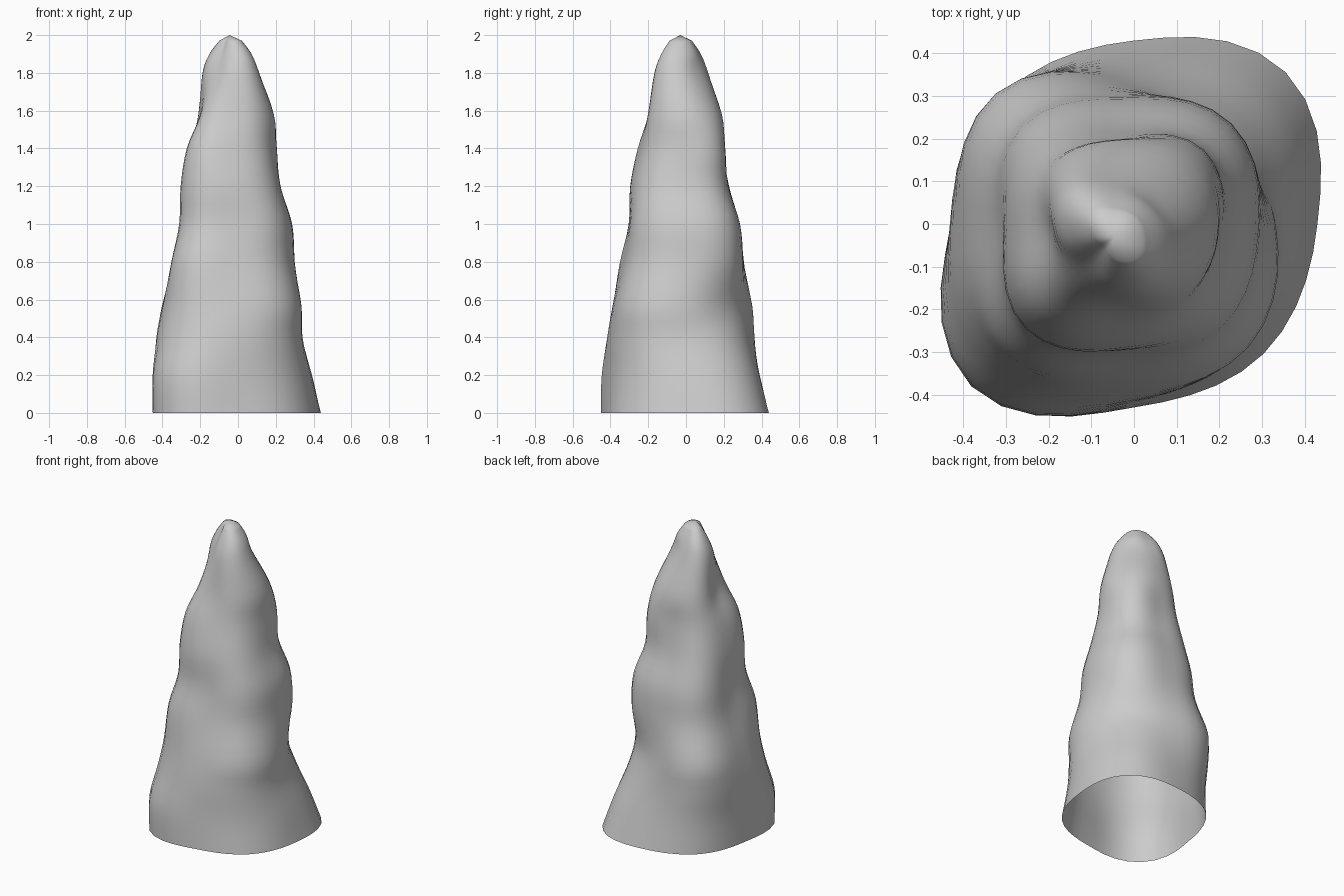
import bpy, bmesh, math
from mathutils import Vector

if "Cube" in bpy.data.objects:
    bpy.data.objects.remove(bpy.data.objects["Cube"])

SEGMENTS = 40        # sides around the spire
STEPS = 4            # rings between two profile heights
TIP = Vector((-0.045, -0.03, 2.0))

# height, then reach towards E, NE, N, NW, W, SW, S, SE
ROWS = [
    (0.00, .43, .503, .43, .43, .43, .535, .43, .43),
    (0.20, .39, .43, .39, .425, .43, .535, .42, .40),
    (0.40, .34, .345, .35, .44, .43, .48, .41, .39),
    (0.57, .33, .297, .325, .44, .40, .445, .385, .39),
    (0.80, .30, .327, .305, .365, .34, .42, .335, .33),
    (1.00, .285, .315, .285, .34, .31, .36, .30, .31),
    (1.20, .225, .245, .225, .295, .30, .35, .29, .265),
    (1.40, .20, .235, .20, .25, .265, .315, .245, .22),
    (1.58, .19, .19, .19, .225, .20, .235, .20, .20),
    (1.80, .11, .08, .11, .18, .18, .155, .16, .155),
    (1.90, .07, .05, .07, .14, .14, .115, .12, .115),
    (1.97, .02, .01, .03, .08, .09, .08, .08, .06),
]


def spline(a, b, c, d, t):
    """Smooth curve from b to c."""
    return b + 0.5 * t * (c - a + t * (2*a - 5*b + 4*c - d + t * (3*(b - c) + d - a)))


def smooth_row(i, t):
    last = len(ROWS) - 1
    picks = [ROWS[min(max(i + k, 0), last)] for k in (-1, 0, 1, 2)]
    return [spline(*v, t) for v in zip(*picks)]


def ring(row):
    """Points of one closed cross-section around the leaning axis."""
    z, reach = row[0], row[1:]
    axis = TIP.xy * (z / TIP.z)
    radii = []
    for k, r in enumerate(reach):
        a = k * math.pi / 4
        radii.append(r - axis.dot(Vector((math.cos(a), math.sin(a)))))
    points = []
    for s in range(SEGMENTS):
        f = s * 8 / SEGMENTS
        k = int(f)
        r = spline(*[radii[(k + j) % 8] for j in (-1, 0, 1, 2)], f - k)
        a = f * math.pi / 4
        points.append((axis.x + r * math.cos(a), axis.y + r * math.sin(a), z))
    return points


# Rock spire: lofted rings, open underneath, closed at the tip
bm = bmesh.new()
rows = [smooth_row(i, t / STEPS) for i in range(len(ROWS) - 1) for t in range(STEPS)]
rows.append(list(ROWS[-1]))
rings = [[bm.verts.new(p) for p in ring(row)] for row in rows]
for low, high in zip(rings, rings[1:]):
    for s in range(SEGMENTS):
        n = (s + 1) % SEGMENTS
        bm.faces.new((low[s], low[n], high[n], high[s]))
tip = bm.verts.new(TIP)
for s in range(SEGMENTS):
    bm.faces.new((rings[-1][s], rings[-1][(s + 1) % SEGMENTS], tip))
for face in bm.faces:
    face.smooth = True

mesh = bpy.data.meshes.new("rock_spire")
bm.to_mesh(mesh)
bm.free()
spire = bpy.data.objects.new("rock_spire", mesh)
bpy.context.collection.objects.link(spire)

# Grey stone
stone = bpy.data.materials.new("grey_stone")
stone.diffuse_color = (0.6, 0.6, 0.6, 1.0)
stone.use_nodes = True
stone.node_tree.nodes["Principled BSDF"].inputs["Base Color"].default_value = stone.diffuse_color
mesh.materials.append(stone)
